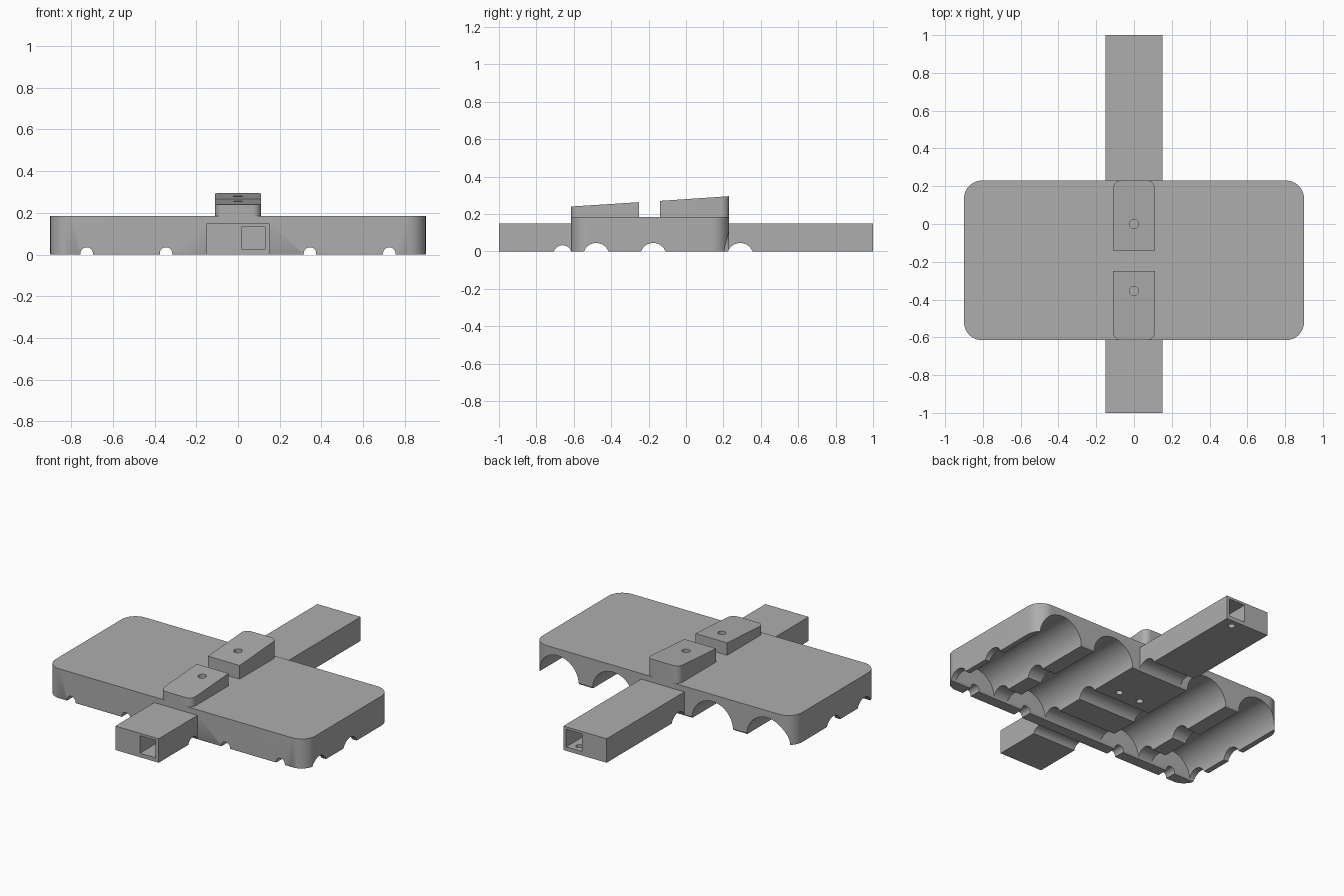
import bpy, bmesh, math
from mathutils import Matrix

old = bpy.data.objects.get("Cube")
if old:
    bpy.data.objects.remove(old, do_unlink=True)

grey = bpy.data.materials.new("plain grey")
grey.use_nodes = True
colour = (0.42, 0.42, 0.42, 1)
grey.diffuse_color = colour
grey.node_tree.nodes["Principled BSDF"].inputs["Base Color"].default_value = colour


def make_object(name, bm):
    bmesh.ops.recalc_face_normals(bm, faces=bm.faces)
    mesh = bpy.data.meshes.new(name)
    bm.to_mesh(mesh)
    bm.free()
    mesh.materials.append(grey)
    obj = bpy.data.objects.new(name, mesh)
    bpy.context.collection.objects.link(obj)
    return obj


def box(name, x, y, z, radius=0, rounded=lambda v: True):
    """Box from (min, max) ranges; chosen upright edges may be rounded."""
    bm = bmesh.new()
    bmesh.ops.create_cube(bm, size=1)
    for v in bm.verts:
        v.co = [r[0] if c < 0 else r[1] for c, r in zip(v.co, (x, y, z))]
    if radius:
        edges = [e for e in bm.edges
                 if abs(e.verts[0].co.z - e.verts[1].co.z) > 0.01 and rounded(e.verts[0].co)]
        bmesh.ops.bevel(bm, geom=edges, offset=radius, segments=10,
                        profile=0.5, affect='EDGES')
    return make_object(name, bm)


def rod(axis, centre, radius, length):
    """Round cutter along one axis."""
    bm = bmesh.new()
    turn = {'X': Matrix.Rotation(math.pi / 2, 4, 'Y'),
            'Y': Matrix.Rotation(math.pi / 2, 4, 'X'),
            'Z': Matrix.Identity(4)}[axis]
    bmesh.ops.create_cone(bm, cap_ends=True, segments=48, radius1=radius, radius2=radius,
                          depth=length, matrix=Matrix.Translation(centre) @ turn)
    return make_object("cutter", bm)


def combine(target, tool, operation='DIFFERENCE'):
    """Apply one boolean and discard the tool."""
    mod = target.modifiers.new("boolean", 'BOOLEAN')
    mod.object = tool
    mod.operation = operation
    mod.solver = 'EXACT'
    graph = bpy.context.evaluated_depsgraph_get()
    graph.update()
    mesh = bpy.data.meshes.new_from_object(target.evaluated_get(graph))
    target.modifiers.clear()
    target.data = mesh
    bpy.data.objects.remove(tool, do_unlink=True)


FRONT, BACK, TOP = -0.615, 0.23, 0.185

# Rounded tray joined with the long square beam
tray = box("tray_and_beam", (-0.9, 0.9), (FRONT, BACK), (0, TOP), 0.095)
combine(tray, box("beam", (-0.15, 0.15), (-1, 1), (0, 0.15)), 'UNION')

# Four wide channels open at the back, each with a narrow front outlet
for x in (-0.725, -0.345, 0.345, 0.725):
    wall, end = -0.54, 0.4
    combine(tray, rod('Y', (x, (wall + end) / 2, 0), 0.142, end - wall))
    combine(tray, rod('Y', (x, -0.5, 0.005), 0.03, 0.4))

# Cross grooves under the tray and the beam
for y, radius, z in ((-0.48, 0.07, -0.025), (-0.175, 0.07, -0.025),
                     (0.29, 0.07, -0.025), (-0.66, 0.049, -0.016)):
    combine(tray, rod('X', (0, y, z), radius, 2))

# Square pockets in the beam ends
for side in (-1, 1):
    ends = sorted((side * 0.8, side * 1.1))
    combine(tray, box("cutter", (0.02, 0.13), ends, (0.025, 0.135)))

# Screw holes on the underside
for x, y in ((-0.075, -0.04), (0.075, -0.04), (0.075, 0.95)):
    combine(tray, rod('Z', (x, y, 0), 0.02, 0.1))


def pad(name, y, heights, hole_y, outer_y):
    """Sloped mounting pad with two rounded corners and a screw hole."""
    obj = box(name, (-0.11, 0.11), y, (TOP - 0.005, heights[1]), 0.04,
              lambda co: abs(co.y - outer_y) < 0.01)
    for v in obj.data.vertices:
        if v.co.z > TOP:
            t = (v.co.y - y[0]) / (y[1] - y[0])
            v.co.z = heights[0] + t * (heights[1] - heights[0])
    combine(obj, rod('Z', (0, hole_y, 0.25), 0.024, 0.2))
    combine(tray, rod('Z', (0, hole_y, TOP), 0.024, 0.1))
    return obj


pads = [pad("front_pad", (FRONT, -0.25), (0.24, 0.263), -0.355, FRONT),
        pad("back_pad", (-0.14, BACK), (0.27, 0.295), 0, BACK)]

# Smooth the curves and keep the edges crisp
bpy.ops.object.select_all(action='DESELECT')
for obj in [tray] + pads:
    obj.select_set(True)
bpy.context.view_layer.objects.active = tray
bpy.ops.object.shade_smooth_by_angle(angle=math.radians(30))
